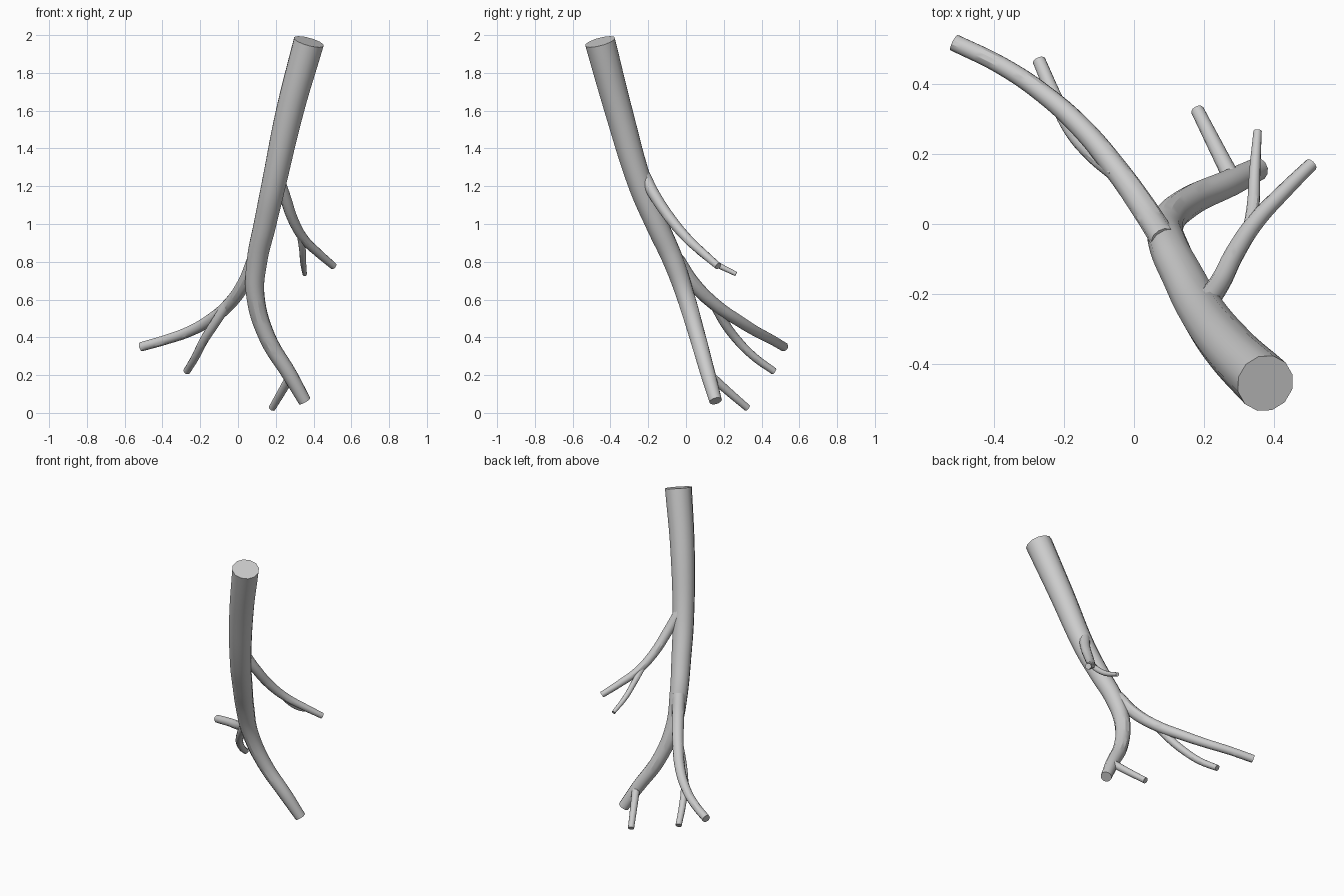
import bpy

# Each limb: path points (x, y, z, radius), running from thick end to tip
LIMBS = {
    "trunk": [
        (0.375, -0.455, 1.965, 0.083), (0.275, -0.357, 1.6, 0.075),
        (0.187, -0.238, 1.2, 0.066), (0.143, -0.155, 1.0, 0.061),
        (0.100, -0.065, 0.8, 0.056), (0.092, -0.003, 0.62, 0.049),
        (0.155, 0.062, 0.4, 0.044), (0.275, 0.118, 0.2, 0.040),
        (0.353, 0.157, 0.063, 0.034)],
    "left_branch": [
        (0.085, -0.045, 0.81, 0.038), (0.035, 0.035, 0.69, 0.037),
        (-0.050, 0.155, 0.572, 0.034), (-0.150, 0.275, 0.49, 0.031),
        (-0.260, 0.373, 0.43, 0.028), (-0.380, 0.453, 0.388, 0.026),
        (-0.513, 0.518, 0.35, 0.025)],
    "left_twig": [
        (-0.050, 0.145, 0.585, 0.026), (-0.122, 0.205, 0.475, 0.025),
        (-0.180, 0.272, 0.385, 0.023), (-0.225, 0.360, 0.297, 0.021),
        (-0.271, 0.466, 0.22, 0.019)],
    "right_branch": [
        (0.205, -0.225, 1.26, 0.034), (0.247, -0.165, 1.15, 0.030),
        (0.290, -0.080, 1.025, 0.028), (0.350, 0.010, 0.92, 0.025),
        (0.430, 0.095, 0.842, 0.022), (0.506, 0.170, 0.777, 0.019)],
    "right_twig": [
        (0.328, -0.020, 0.95, 0.018), (0.341, 0.060, 0.865, 0.018),
        (0.345, 0.150, 0.795, 0.016), (0.353, 0.265, 0.735, 0.012)],
    "lower_twig": [
        (0.285, 0.120, 0.205, 0.025), (0.235, 0.218, 0.118, 0.022),
        (0.181, 0.325, 0.026, 0.019)],
}


def limb(name, points):
    """Capped, tapered round tube along a smooth path."""
    curve = bpy.data.curves.new(name, "CURVE")
    curve.dimensions = "3D"
    curve.bevel_depth = 1.0
    curve.bevel_resolution = 4
    curve.resolution_u = 6
    curve.use_fill_caps = True
    spline = curve.splines.new("BEZIER")
    spline.bezier_points.add(len(points) - 1)
    for bp, (x, y, z, r) in zip(spline.bezier_points, points):
        bp.co = (x, y, z)
        bp.radius = r
        bp.handle_left_type = bp.handle_right_type = "AUTO"
    obj = bpy.data.objects.new(name, curve)
    bpy.context.collection.objects.link(obj)
    bpy.ops.object.select_all(action="DESELECT")
    obj.select_set(True)
    bpy.context.view_layer.objects.active = obj
    bpy.ops.object.convert(target="MESH")
    bpy.ops.object.shade_smooth_by_angle()


for limb_name, path in LIMBS.items():
    limb(limb_name, path)
